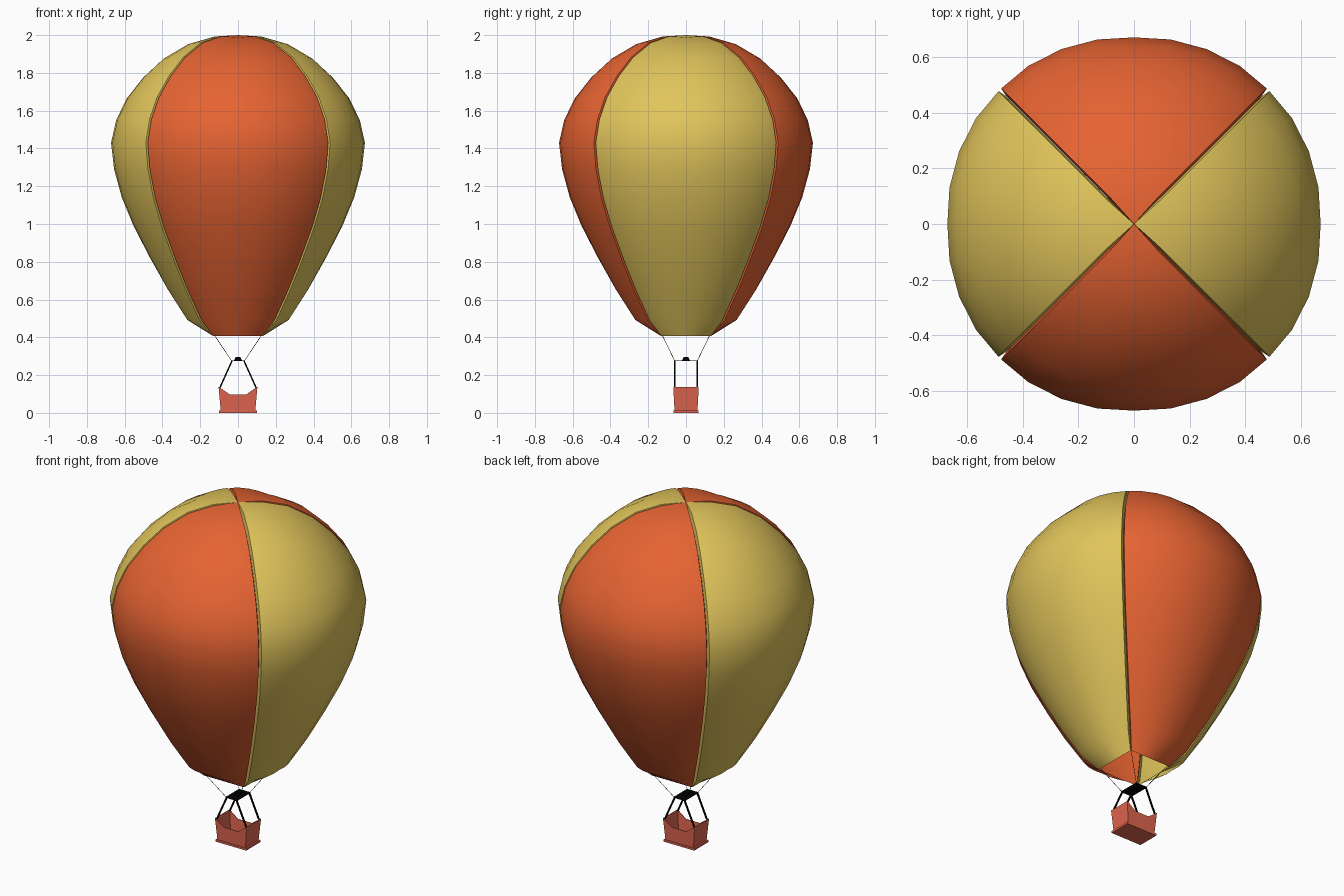
import bpy, bmesh, math
from mathutils import Vector, Matrix

if "Cube" in bpy.data.objects:
    bpy.data.objects.remove(bpy.data.objects["Cube"])


def material(name, rgb):
    m = bpy.data.materials.new(name)
    m.diffuse_color = (*rgb, 1)
    m.use_nodes = True
    m.node_tree.nodes["Principled BSDF"].inputs["Base Color"].default_value = m.diffuse_color
    return m


RED = material("orange_red_cloth", (0.79, 0.125, 0.032))
YELLOW = material("yellow_cloth", (0.75, 0.555, 0.105))
BRICK = material("basket_red", (0.74, 0.13, 0.078))
BLACK = material("black", (0.001, 0.001, 0.001))


def make_object(name, bm, mat, thickness=0):
    me = bpy.data.meshes.new(name)
    bm.to_mesh(me)
    bm.free()
    ob = bpy.data.objects.new(name, me)
    bpy.context.collection.objects.link(ob)
    me.materials.append(mat)
    if thickness:
        mod = ob.modifiers.new("thickness", 'SOLIDIFY')
        mod.thickness = thickness
        mod.offset = -1
    return ob


# Envelope profile (radius, height), top to mouth
PROFILE = [(0, 2.0), (0.135, 1.987), (0.267, 1.947), (0.397, 1.872), (0.502, 1.775),
           (0.589, 1.665), (0.645, 1.55), (0.672, 1.43), (0.656, 1.29), (0.615, 1.14),
           (0.553, 0.99), (0.468, 0.825), (0.373, 0.656), (0.269, 0.495)]
MOUTH_HALF, MOUTH_Z = 0.134, 0.408
SEGS, GROOVE, DEPTH, SWELL = 8, 0.007, 0.022, 0.014


# One cloth gore: round sections swelling to the seams, square mouth, recessed lips
def gore(name, turn, mat):
    bm = bmesh.new()
    layer = bm.verts.layers.float_vector.new("slope")
    rows, slopes = [], []
    for i, (r, z) in enumerate(PROFILE):
        a = PROFILE[max(i - 1, 0)]
        b = PROFILE[min(i + 1, len(PROFILE) - 1)]
        n = Vector((a[1] - b[1], b[0] - a[0])).normalized() if i else Vector((0, 1))
        slopes.append(n)
        r_in, z_in = max(r - DEPTH * n.x, 0), z - DEPTH * n.y
        row = []
        for j in range(SEGS + 1):
            t = math.radians(-45 + 90 * j / SEGS)
            s = SWELL * abs(math.sin(2 * t)) * min(i / 2, 1)
            rs = r + s * n.x
            x, y = rs * math.sin(t), -rs * math.cos(t)
            if i and j in (0, SEGS):
                x -= math.copysign(GROOVE, x)
                y -= 0.003
            row.append((x, y, z + s * n.y))
        d = r_in * math.sqrt(0.5)
        rows.append([(-d, -d, z_in)] + row + [(d, -d, z_in)])
    h = MOUTH_HALF
    d = h - DEPTH * 0.5
    mouth = [((2 * j / SEGS - 1) * (h - GROOVE * 0.5), -h, MOUTH_Z) for j in range(SEGS + 1)]
    rows.append([(-d, -d, MOUTH_Z)] + mouth + [(d, -d, MOUTH_Z)])
    slopes.append(slopes[-1])
    grid = []
    for row, n in zip(rows, slopes):
        grid.append([bm.verts.new(p) for p in row])
        for v in grid[-1]:
            v[layer] = (n.x, n.y, 0)
    for up, low in zip(grid, grid[1:]):
        for j in range(len(up) - 1):
            f = bm.faces.new((up[j], low[j], low[j + 1], up[j + 1]))
            f.smooth = 0 < j < len(up) - 2
    bmesh.ops.remove_doubles(bm, verts=bm.verts, dist=0.0005)
    bm.transform(Matrix.Rotation(math.radians(90 * turn), 4, 'Z'))
    me = make_object(name, bm, mat).data
    # Shade the cloth as an even round surface, leaving the seam lips flat
    slope = [Vector(d.vector) for d in me.attributes["slope"].data]
    normals = [Vector()] * len(me.loops)
    for p in me.polygons:
        for li in p.loop_indices:
            k = me.loops[li].vertex_index
            flat = Vector((*me.vertices[k].co.xy, 0)).normalized()
            normals[li] = (flat * slope[k].x + Vector((0, 0, slope[k].y))
                           if p.use_smooth else p.normal.copy())
    me.normals_split_custom_set(normals)


for k, side in enumerate(("front", "right", "back", "left")):
    gore(side + "_gore", k, YELLOW if k % 2 else RED)


# Straight bar between two points
def add_bar(bm, p, q, radius, sides):
    p, q = Vector(p), Vector(q)
    rot = (q - p).to_track_quat('Z', 'Y').to_matrix().to_4x4()
    turn = Matrix.Rotation(math.pi / 4, 4, 'Z')
    bmesh.ops.create_cone(bm, cap_ends=True, segments=sides, radius1=radius, radius2=radius,
                          depth=(q - p).length,
                          matrix=Matrix.Translation((p + q) / 2) @ rot @ turn)


def add_box(bm, centre, size):
    bmesh.ops.create_cube(bm, size=1, matrix=Matrix.Translation(centre) @ Matrix.Diagonal((*size, 1)))


# Ropes and burner frame legs, one at each corner
ropes, legs = bmesh.new(), bmesh.new()
for sx in (-1, 1):
    for sy in (-1, 1):
        add_bar(ropes, (0.128 * sx, 0.128 * sy, 0.416), (0.034 * sx, 0.06 * sy, 0.276), 0.0013, 4)
        add_bar(legs, (0.032 * sx, 0.059 * sy, 0.275), (0.095 * sx, 0.059 * sy, 0.135), 0.0055, 4)
make_object("ropes", ropes, BLACK)
make_object("frame_legs", legs, BLACK)

# Burner plate and burner
bm = bmesh.new()
add_box(bm, (0, 0, 0.276), (0.076, 0.128, 0.003))
make_object("burner_plate", bm, BLACK)
bm = bmesh.new()
bmesh.ops.create_cone(bm, cap_ends=True, segments=8, radius1=0.021, radius2=0.012, depth=0.018,
                      matrix=Matrix.Translation((0, 0, 0.286)))
make_object("burner", bm, BLACK)

# Basket: flared walls, front and back dipped in the middle
bm = bmesh.new()
outline = [(-0.091, 0.008), (0.091, 0.008), (0.103, 0.138), (0.083, 0.125),
           (0.045, 0.098), (-0.045, 0.098), (-0.083, 0.125), (-0.103, 0.138)]


def wall(sy):
    return [bm.verts.new((x, sy * (0.06 + 0.055 * z), z)) for x, z in outline]


front, back = wall(-1), wall(1)
bm.faces.new(front)
bm.faces.new(back[::-1])
bm.faces.new((front[1], back[1], back[2], front[2]))
bm.faces.new((back[0], front[0], front[7], back[7]))
bm.faces.new((front[0], back[0], back[1], front[1]))
make_object("basket", bm, BRICK, thickness=0.003)

# Basket base
bm = bmesh.new()
add_box(bm, (0, 0, 0.006), (0.2, 0.132, 0.012))
make_object("basket_base", bm, BRICK)
